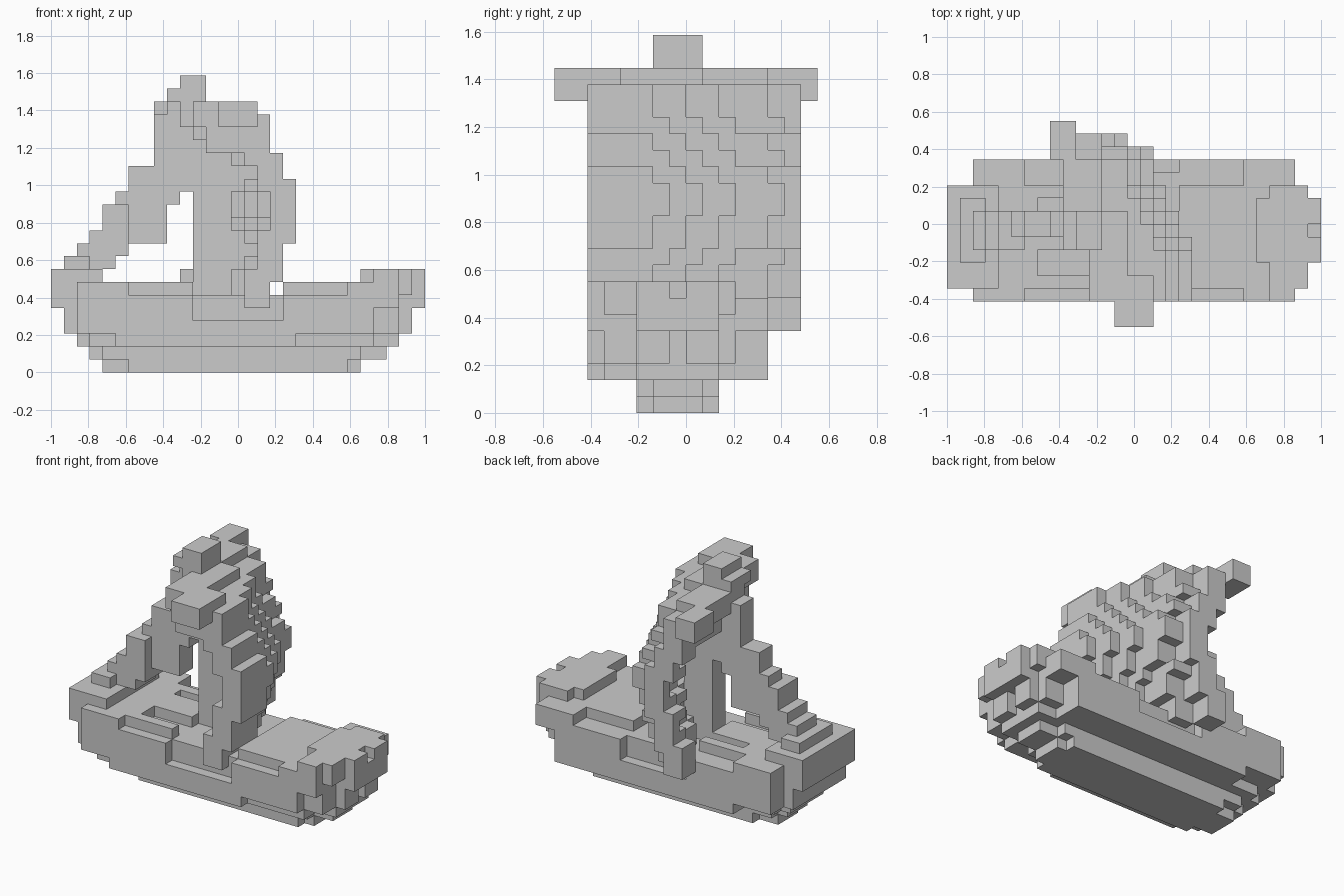
import bpy, bmesh
from mathutils import Vector

if "Cube" in bpy.data.objects:
    bpy.data.objects.remove(bpy.data.objects["Cube"], do_unlink=True)

V = 2 / 29  # edge of one block
ORIGIN = Vector((-1, -8 * V, 0))
STEPS = [Vector(s) for s in ((1, 0, 0), (-1, 0, 0), (0, 1, 0), (0, -1, 0), (0, 0, 1), (0, 0, -1))]

grey = bpy.data.materials.new("plain grey")
grey.use_nodes = True
grey.diffuse_color = (0.6, 0.6, 0.6, 1)
grey.node_tree.nodes["Principled BSDF"].inputs["Base Color"].default_value = grey.diffuse_color


def box(x0, x1, y0, y1, z0, z1):
    """Set of block cells filling a box, upper limits excluded."""
    return {(x, y, z) for x in range(x0, x1) for y in range(y0, y1) for z in range(z0, z1)}


def build(name, cells, everything):
    """Make one object from the cells, with only the faces open to the air."""
    bm = bmesh.new()
    corners = {}

    def corner(p):
        key = tuple(round(c) for c in p)
        if key not in corners:
            corners[key] = bm.verts.new(ORIGIN + Vector(key) * V)
        return corners[key]

    for cell in cells:
        middle = Vector(cell) + Vector((0.5, 0.5, 0.5))
        for n in STEPS:
            if tuple(round(c) for c in Vector(cell) + n) in everything:
                continue
            u = Vector((n.y, n.z, n.x))
            w = n.cross(u)
            bm.faces.new([corner(middle + (n + a * u + b * w) / 2)
                          for a, b in ((1, 1), (-1, 1), (-1, -1), (1, -1))])
    bm.normal_update()
    # Merge the coplanar blocks into large flat faces
    bmesh.ops.dissolve_limit(bm, angle_limit=0.01, verts=bm.verts, edges=bm.edges)
    mesh = bpy.data.meshes.new(name)
    bm.to_mesh(mesh)
    bm.free()
    mesh.materials.append(grey)
    bpy.context.collection.objects.link(bpy.data.objects.new(name, mesh))


# Hull: keel layers, then stepped and widening sides
hull = box(4, 24, 6, 9, 0, 1) | box(6, 23, 5, 10, 0, 1)
hull |= box(3, 26, 6, 9, 1, 2) | box(4, 24, 5, 10, 1, 2)
hull |= box(5, 19, 2, 3, 2, 3) | box(3, 25, 3, 11, 2, 3)
hull |= box(6, 25, 11, 13, 2, 3) | box(2, 27, 5, 10, 2, 3)
hull |= box(2, 25, 2, 13, 3, 5) | box(1, 27, 3, 11, 3, 5) | box(1, 28, 5, 10, 3, 5)
hull |= box(2, 27, 2, 13, 5, 7) | box(0, 27, 3, 11, 5, 7)
hull |= box(27, 28, 3, 11, 6, 7) | box(0, 29, 5, 10, 5, 7)
# Groove in the stem
hull -= box(27, 28, 7, 8, 3, 5)
# Notch amidships, set back rails and sunken deck wells
hull -= box(11, 18, 2, 13, 6, 7) | box(11, 18, 2, 3, 4, 7) | box(11, 18, 12, 13, 4, 7)
for start, end in ((6, 11), (18, 23)):
    hull -= box(start, end, 2, 3, 6, 7) | box(start, end, 11, 13, 6, 7)
hull -= box(7, 11, 4, 6, 6, 7) | box(7, 11, 9, 10, 6, 7)

# Raised ends of the hull
stern = box(0, 4, 3, 11, 7, 8)
bow = box(24, 27, 5, 10, 7, 8) | box(25, 27, 2, 11, 7, 8)
bow |= box(27, 28, 3, 11, 7, 8) | box(28, 29, 5, 10, 7, 8)
bow -= box(28, 29, 7, 8, 7, 8)

# Mast reaching the inside of the sail, with its stepped top
mast = box(11, 15, 7, 9, 5, 17) - box(14, 15, 7, 9, 11, 14)
mast |= box(11, 13, 7, 9, 17, 21) | box(9, 12, 6, 9, 21, 22) | box(10, 12, 6, 9, 22, 23)

# Jib: a staircase rising from the stern to the mast
jib = box(1, 3, 5, 10, 8, 9) | box(3, 5, 6, 9, 8, 9)
jib |= box(2, 6, 6, 9, 9, 10) | box(3, 6, 6, 9, 10, 11) | box(4, 6, 6, 9, 11, 13)
jib |= box(6, 9, 7, 9, 10, 13) | box(5, 10, 7, 9, 13, 14)
jib |= box(6, 11, 7, 9, 14, 16) | box(8, 11, 7, 9, 16, 20) | box(9, 11, 7, 9, 20, 21)

# Yard: a slanted beam crossing the mast top
yard = box(13, 16, 0, 2, 19, 21) | box(11, 16, 2, 4, 19, 21)
yard |= box(11, 14, 4, 6, 19, 21) | box(10, 14, 6, 9, 19, 21)
yard |= box(9, 12, 9, 13, 19, 21) | box(8, 10, 13, 16, 19, 21)

# Mainsail: a bulging profile (bottom, top, back, front, lag), set further
# back in steps across the beam
PROFILE = ((5, 7, 15, 17, 0), (7, 8, 15, 18, 0), (8, 9, 16, 18, 0), (9, 10, 16, 18, 1),
           (10, 11, 16, 19, 0), (11, 12, 17, 19, 0), (12, 14, 17, 19, 1),
           (14, 15, 16, 19, 0), (15, 16, 16, 18, 1), (16, 17, 15, 18, 0),
           (17, 18, 12, 17, 1), (18, 20, 12, 17, 0))
sail = set()
for bottom, top, back, front, lag in PROFILE:
    for y in range(2, 15):
        s = y - lag
        drop = (s >= 6) + (s >= 8) + (s >= 10) + 2 * (s >= 13)
        sail |= box(max(10, back - drop), front - drop, y, y + 1, bottom, top)

# Each part keeps only the blocks not already taken by an earlier part
parts = {"hull": hull, "stern_deck": stern, "bow_deck": bow, "mast": mast,
         "yard": yard, "jib": jib, "mainsail": sail}
taken = set()
for name in parts:
    parts[name] = parts[name] - taken
    taken |= parts[name]
for name, cells in parts.items():
    build(name, cells, taken)
